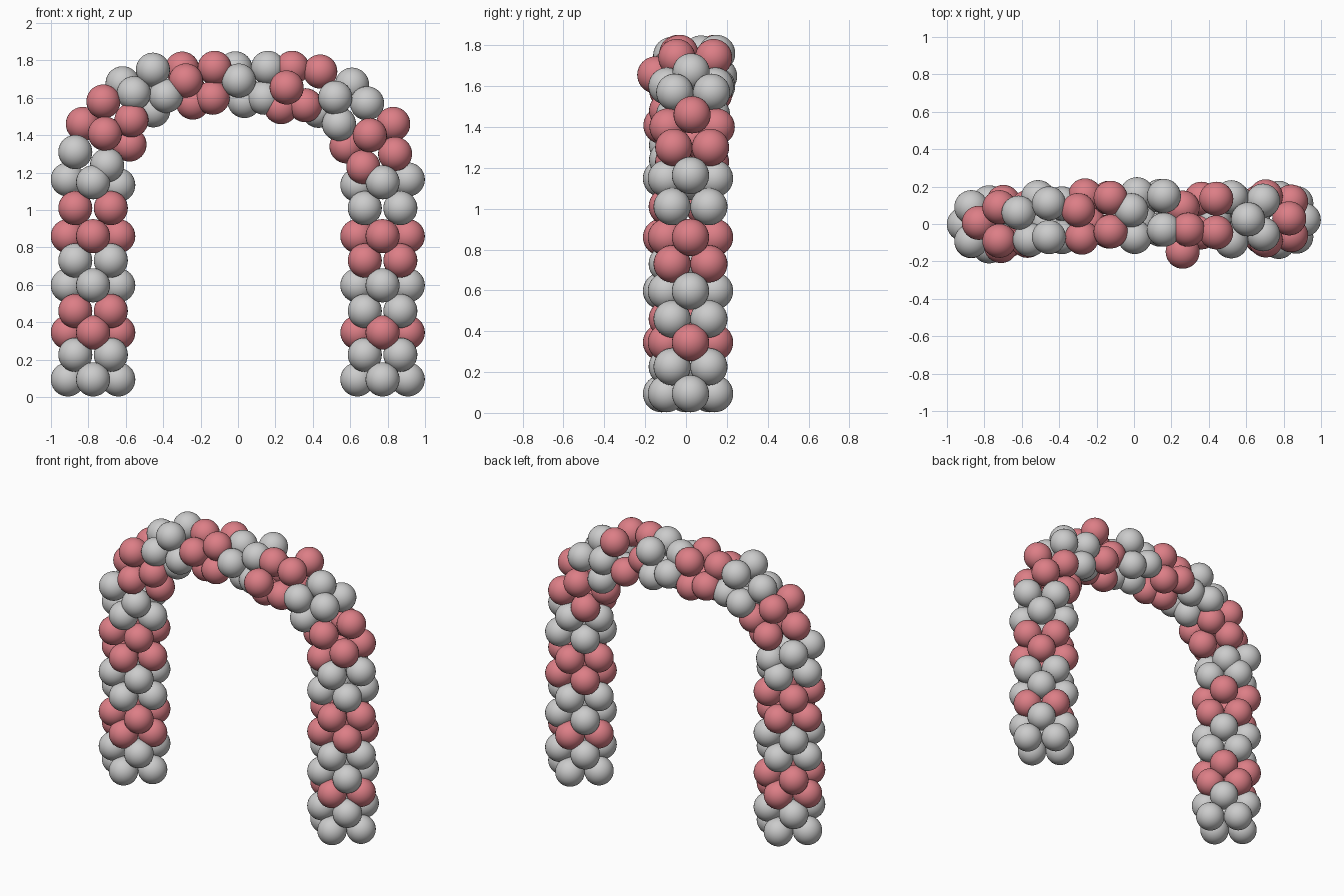
import bpy, bmesh
from math import sin, cos, radians
from mathutils import Matrix

R = 0.091

red = bpy.data.materials.new("balloon_red")
red.diffuse_color = (0.72, 0.21, 0.24, 1)

# Leg heights of the balloon clusters, bottom to top
LEG_Z = [0.094, 0.226, 0.345, 0.46, 0.597, 0.73, 0.86, 1.01, 1.148]

# Arch clusters: centre x, y, z, outward half-width x, z, roll in degrees
ARCH = [
    (-0.785, 0.00, 1.275, -0.085, 0.035, 0),
    (-0.705, 0.00, 1.405, -0.125, 0.055, 3),
    (-0.645, 0.00, 1.53, -0.075, 0.050, 0),
    (-0.535, 0.03, 1.605, -0.085, 0.075, 15),
    (-0.42, 0.02, 1.68, -0.035, 0.070, 0),
    (-0.27, 0.04, 1.665, -0.030, 0.095, 17),
    (-0.13, 0.05, 1.68, 0.005, 0.080, 0),
    (0.01, 0.045, 1.67, -0.025, 0.090, 14),
    (0.15, 0.06, 1.68, 0.010, 0.080, 0),
    (0.26, -0.03, 1.655, 0.030, 0.105, 0),
    (0.40, 0.045, 1.65, 0.040, 0.090, 0),
    (0.52, 0.025, 1.60, 0.090, 0.070, 0),
    (0.615, 0.035, 1.515, 0.075, 0.055, 0),
    (0.705, 0.03, 1.40, 0.125, 0.060, 0),
    (0.755, 0.03, 1.265, 0.085, 0.035, 0),
]


def leg(side, x, y):
    rows = []
    for i, z in enumerate(LEG_Z):
        half = 0.095 if i % 2 else 0.135
        tilt = 0.015 if i == 8 else 0
        rows.append((x, y, z, side * half, tilt, 0))
    return rows


def cluster(i, row, coloured):
    """Four balloons around a centre: a cross on even rows, a square on odd rows."""
    x, y, z, nx, nz, roll = row
    a = radians(roll)
    if i % 2:
        spots, width = [(1, 1), (1, -1), (-1, 1), (-1, -1)], 0.09
    else:
        spots, width = [(1, 0), (0, 1), (-1, 0), (0, -1)], 0.118
    bm = bmesh.new()
    for s, t in spots:
        u = s * cos(a) - t * sin(a)
        v = s * sin(a) + t * cos(a)
        pos = (x + nx * u, y + width * v, z + nz * u)
        bmesh.ops.create_uvsphere(bm, u_segments=32, v_segments=20, radius=R,
                                  matrix=Matrix.Translation(pos))
    for f in bm.faces:
        f.smooth = True
    name = f"balloon_cluster_{i:02d}"
    mesh = bpy.data.meshes.new(name)
    bm.to_mesh(mesh)
    bm.free()
    if coloured:
        mesh.materials.append(red)
    bpy.context.collection.objects.link(bpy.data.objects.new(name, mesh))


# Left leg, arch, right leg as one chain, colours alternating every two clusters
chain = leg(-1, -0.775, -0.002) + ARCH + leg(1, 0.773, 0.022)[::-1]
for i, row in enumerate(chain):
    cluster(i, row, (i // 2) % 2 == 1 and i < 31)
